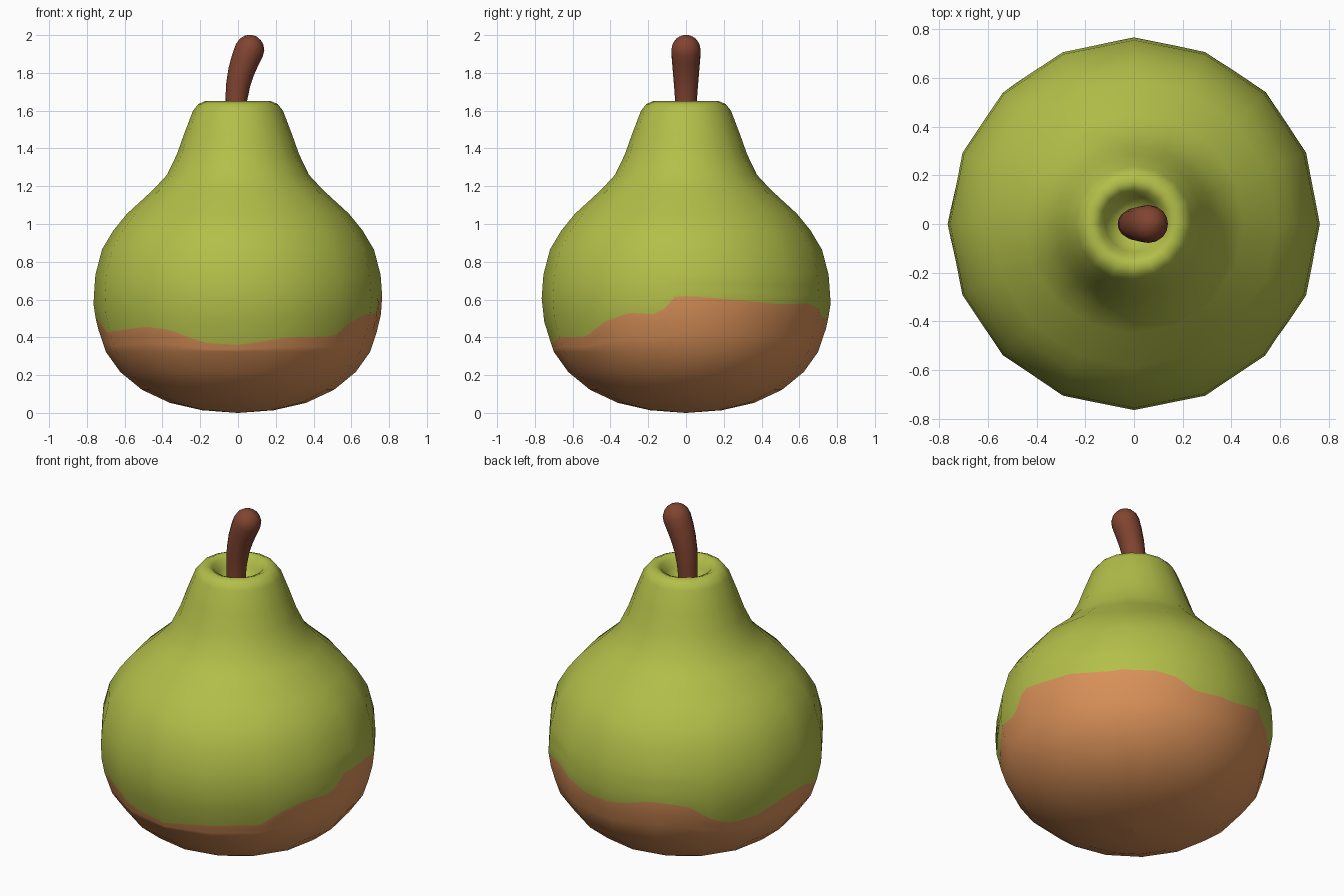
import bpy, bmesh, math
from mathutils import Vector

if "Cube" in bpy.data.objects:
    bpy.data.objects.remove(bpy.data.objects["Cube"])


def material(name, rgb):
    m = bpy.data.materials.new(name)
    m.diffuse_color = (*rgb, 1)
    m.use_nodes = True
    m.node_tree.nodes["Principled BSDF"].inputs["Base Color"].default_value = m.diffuse_color
    return m


green = material("pear green", (0.45, 0.52, 0.067))
tan = material("russet tan", (0.69, 0.28, 0.098))
brown = material("stem brown", (0.22, 0.058, 0.03))


def lerp_table(table, t):
    for (a, va), (b, vb) in zip(table, table[1:]):
        if a <= t <= b:
            return va + (vb - va) * (t - a) / (b - a)
    return table[-1][1]


def skin(name, verts, cols, mats, mat_rule):
    """Surface from rings of 'cols' vertices, capped at both ends."""
    rows = len(verts) // cols
    faces, idx = [], []
    for i in range(rows - 1):
        for j in range(cols):
            k = (j + 1) % cols
            faces.append((i * cols + j, i * cols + k,
                          (i + 1) * cols + k, (i + 1) * cols + j))
            idx.append(mat_rule(i))
    faces.append(tuple(reversed(range(cols))))
    idx.append(mat_rule(0))
    faces.append(tuple(range((rows - 1) * cols, rows * cols)))
    idx.append(mat_rule(rows - 2))
    me = bpy.data.meshes.new(name)
    me.from_pydata(verts, [], faces)
    for m in mats:
        me.materials.append(m)
    for p, m in zip(me.polygons, idx):
        p.material_index = m
        p.use_smooth = True
    ob = bpy.data.objects.new(name, me)
    bpy.context.collection.objects.link(ob)
    return ob


# Pear body: profile (radius, height) below, around and above the colour edge
lower = [(.003, 0), (.19, .014), (.36, .053), (.508, .122), (.624, .217), (.70, .324)]
belly = [(.324, .70), (.467, .748), (.58, .766), (.73, .755)]
upper = [(.755, .73), (.72, .865), (.66, .965), (.587, 1.055), (.45, 1.18),
         (.376, 1.26), (.323, 1.37), (.286, 1.475), (.238, 1.60), (.21, 1.635),
         (.175, 1.65), (.14, 1.635), (.117, 1.59), (.09, 1.545), (.05, 1.525), (.003, 1.52)]
# height of the colour edge by angle, from the front towards the right
edge = [(0, .36), (22, .40), (44, .405), (53, .475), (66, .53), (79, .52), (86, .62),
        (95, .615), (131, .575), (150, .58), (160, .54), (167, .50), (186, .51),
        (201, .56), (216, .53), (227, .44), (236, .395), (248, .43), (268, .50),
        (276, .49), (287, .425), (319, .455), (330, .44), (346, .37), (360, .36)]

SIDES, SUB, STEPS = 16, 5, 3
COLS = SIDES * SUB
columns, normals = [], []
for s in range(SIDES):
    a0, a1 = (math.tau * (s + d) / SIDES for d in (0, 1))
    c0 = Vector((math.sin(a0), -math.cos(a0), 0))
    c1 = Vector((math.sin(a1), -math.cos(a1), 0))
    for q in range(SUB):
        flat = c0.lerp(c1, q / SUB)          # stays on the flat side
        ang = math.degrees(math.atan2(flat.x, -flat.y)) % 360
        h = lerp_table(edge, ang)
        mids = [.324 + (h - .324) * i / STEPS for i in range(1, STEPS + 1)]
        mids += [h + (.73 - h) * i / STEPS for i in range(1, STEPS)]
        prof = lower + [(lerp_table(belly, z), z) for z in mids] + upper
        columns.append([flat * r + Vector((0, 0, z)) for r, z in prof])
        out = flat.normalized()
        ns = []
        for i in range(len(prof)):
            p, n = prof[max(i - 1, 0)], prof[min(i + 1, len(prof) - 1)]
            ns.append((out * (n[1] - p[1]) + Vector((0, 0, p[0] - n[0]))).normalized())
        normals.append(ns)
rows = len(columns[0])
split = len(lower) - 1 + STEPS
body = skin("pear_body", [columns[j][i] for i in range(rows) for j in range(COLS)],
            COLS, [tan, green], lambda i: 0 if i < split else 1)
# rounded shading over the flat sides
body.data.normals_split_custom_set_from_vertices(
    [normals[j][i] for i in range(rows) for j in range(COLS)])

# Stem: bent tube with a rounded tip, (x, z, radius)
path = [(-.015, 1.50, .052), (-.012, 1.60, .055), (-.009, 1.66, .058), (.001, 1.74, .064),
        (.018, 1.81, .070), (.039, 1.87, .075), (.060, 1.92, .078), (.074, 1.95, .072),
        (.085, 1.974, .054), (.092, 1.988, .031), (.095, 1.994, .004)]
verts = []
for i, (x, z, r) in enumerate(path):
    a, b = path[max(i - 1, 0)], path[min(i + 1, len(path) - 1)]
    t = Vector((b[0] - a[0], 0, b[1] - a[1])).normalized()
    side = Vector((t.z, 0, -t.x))
    for j in range(16):
        w = math.tau * j / 16
        verts.append(Vector((x, 0, z)) + side * r * math.cos(w)
                     + Vector((0, r * math.sin(w), 0)))
skin("stem", verts, 16, [brown], lambda i: 0)
